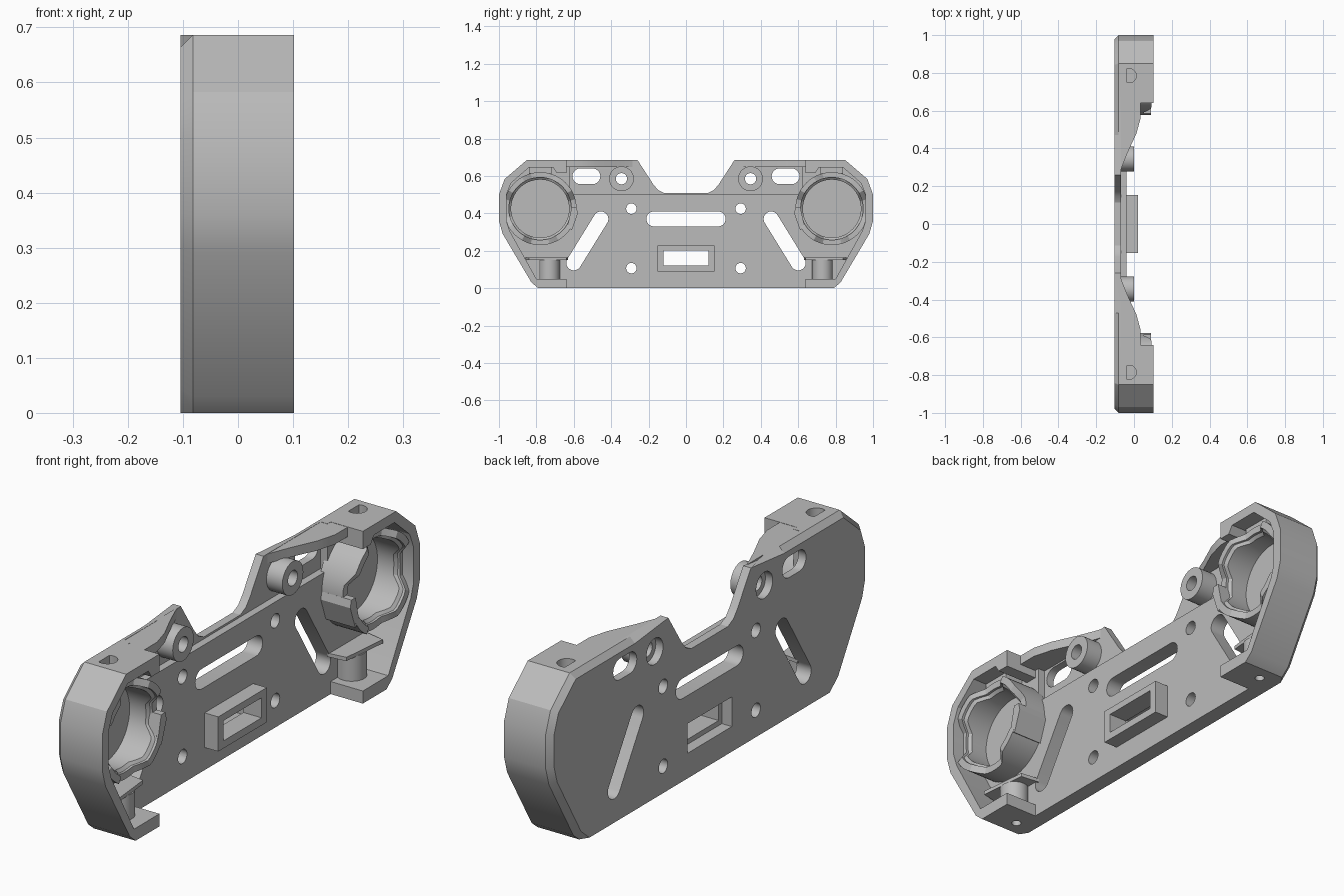
import bpy, bmesh, math
from mathutils import Vector

cube = bpy.data.objects.get("Cube")
if cube:
    bpy.data.objects.remove(cube, do_unlink=True)

grey = bpy.data.materials.new("plain grey")
grey.use_nodes = True
colour = (0.5, 0.5, 0.5, 1)
grey.diffuse_color = colour
grey.node_tree.nodes["Principled BSDF"].inputs["Base Color"].default_value = colour
parts = []


def finish(name, bm, keep=True):
    bmesh.ops.recalc_face_normals(bm, faces=bm.faces)
    mesh = bpy.data.meshes.new(name)
    bm.to_mesh(mesh)
    bm.free()
    mesh.materials.append(grey)
    ob = bpy.data.objects.new(name, mesh)
    bpy.context.collection.objects.link(ob)
    if keep:
        parts.append(ob)
    return ob


def prism(name, pts, lo, hi, axis="x", keep=True, chamfer=None):
    """Extrude a flat outline along x (points are y, z) or z (points are x, y)."""
    bm = bmesh.new()
    place = (lambda p, t: (t, p[0], p[1])) if axis == "x" else (lambda p, t: (p[0], p[1], t))
    a = [bm.verts.new(place(p, lo)) for p in pts]
    b = [bm.verts.new(place(p, hi)) for p in pts]
    bm.faces.new(a)
    bm.faces.new(b)
    for i in range(len(pts)):
        j = (i + 1) % len(pts)
        bm.faces.new((a[i], a[j], b[j], b[i]))
    bmesh.ops.recalc_face_normals(bm, faces=bm.faces)
    if chamfer:
        edges = [e for e in bm.edges if chamfer(e)]
        bmesh.ops.bevel(bm, geom=edges, offset=0.022, segments=1, affect="EDGES")
    return finish(name, bm, keep)


def rect(a0, b0, a1, b1):
    return [(a0, b0), (a1, b0), (a1, b1), (a0, b1)]


def disc(a, b, r, n=40):
    return [(a + r * math.cos(math.tau * i / n), b + r * math.sin(math.tau * i / n)) for i in range(n)]


def slot(p, q, r, n=12):
    """Rounded slot outline between two centres."""
    p, q = Vector(p), Vector(q)
    start = math.atan2(q.y - p.y, q.x - p.x) - math.pi / 2
    out = []
    for centre, base in ((q, start), (p, start + math.pi)):
        for i in range(n + 1):
            t = base + math.pi * i / n
            out.append((centre.x + r * math.cos(t), centre.y + r * math.sin(t)))
    return out


def cut(target, pts, lo, hi, axis="x"):
    cutter = prism("cutter", pts, lo, hi, axis, keep=False)
    cutter.hide_render = True
    mod = target.modifiers.new("cut", "BOOLEAN")
    mod.operation = "DIFFERENCE"
    mod.solver = "EXACT"
    mod.object = cutter
    bpy.context.view_layer.objects.active = target
    bpy.ops.object.modifier_apply(modifier=mod.name)
    bpy.data.objects.remove(cutter, do_unlink=True)


BACK, FRONT, LUG, RIM = -0.104, -0.04, -0.07, 0.102

# Back plate with chamfered end edges
end = [(0.79, 0), (0.826, 0.03), (0.98, 0.29), (1, 0.36), (1, 0.5), (0.97, 0.583), (0.85, 0.686)]
half = end + [(0.47, 0.686), (0.26, 0.686), (0.175, 0.555), (0.15, 0.525), (0.115, 0.508)]
outline = half + [(-y, z) for y, z in reversed(half)]


def back_end_edge(e):
    mid = (e.verts[0].co + e.verts[1].co) / 2
    return abs(e.verts[0].co.x - BACK) < 1e-4 and abs(e.verts[1].co.x - BACK) < 1e-4 \
        and abs(mid.y) > 0.5 and mid.z > 0.01


plate = prism("back_plate", outline, BACK, FRONT, chamfer=back_end_edge)
cut(plate, rect(-0.62, 0.5, 0.62, 0.8), LUG, 0.3)

# Slots and holes in the plate
cut(plate, slot((-0.172, 0.37), (0.172, 0.37), 0.04), -0.3, 0.3)
cut(plate, rect(-0.12, 0.12, 0.12, 0.2), -0.3, 0.3)
cut(plate, rect(-0.14, 0.1, 0.14, 0.218), -0.3, -0.06)
for s in (-1, 1):
    cut(plate, slot((s * 0.455, 0.37), (s * 0.6, 0.135), 0.04), -0.3, 0.3)
    cut(plate, slot((s * 0.5, 0.598), (s * 0.565, 0.598), 0.042), -0.3, 0.3)
    cut(plate, disc(s * 0.345, 0.585, 0.052), -0.3, 0.3)
    for z in (0.107, 0.425):
        cut(plate, disc(s * 0.292, z, 0.028, 24), -0.3, 0.3)

# Raised connector frame
frame = prism("connector_frame", rect(-0.153, 0.09, 0.153, 0.228), -0.055, 0.02)
cut(frame, rect(-0.12, 0.12, 0.12, 0.2), -0.3, 0.3)


def motor_ring(name, cy, cz, side):
    """Tube whose front rim rises and falls around the circle."""
    bm = bmesh.new()
    n = 72
    rows = []
    for i in range(n):
        t = math.tau * i / n
        rim = 0.072 + 0.02 * max(-1, min(1, -1.8 * math.cos(4 * t)))
        profile = [(-0.055, 0.155), (rim - 0.02, 0.155), (rim - 0.01, 0.167),
                   (rim, 0.167), (rim, 0.195), (-0.055, 0.195)]
        rows.append([bm.verts.new((x, cy + side * r * math.cos(t), cz + r * math.sin(t)))
                     for x, r in profile])
    for i in range(n):
        a, b = rows[i], rows[(i + 1) % n]
        for k in range(len(a)):
            m = (k + 1) % len(a)
            bm.faces.new((a[k], a[m], b[m], b[k]))
    return finish(name, bm)


for s, label in ((-1, "front"), (1, "rear")):
    def flip(pts):
        return [(s * y, z) for y, z in pts]

    # End wall wrapping around the motor pocket
    inner = [(0.64, 0.615), (0.69, 0.615), (0.71, 0.645), (0.84, 0.645), (0.935, 0.562), (0.96, 0.5),
             (0.96, 0.36), (0.942, 0.305), (0.8, 0.05), (0.64, 0.05)]
    wall = prism(label + "_end_wall", flip([(0.64, 0)] + end + [(0.64, 0.686)] + inner), -0.075, RIM)
    cut(wall, disc(-0.025, s * 0.785, 0.037), 0.6, 0.8, "z")
    cut(wall, disc(-0.02, s * 0.73, 0.018, 24), -0.1, 0.2, "z")

    # Motor ring with its stop blocks
    motor_ring(label + "_motor_ring", s * 0.78, 0.425, s)
    prism(label + "_ring_tab", flip(rect(0.72, 0.605, 0.84, 0.65)), -0.05, 0.04)
    block = [(0.585, 0.43), (0.578, 0.4), (0.61, 0.31), (0.635, 0.325), (0.612, 0.43)]
    prism(label + "_ring_block", flip(block), -0.05, 0.09)

    # Screw post and the ledge above it
    post = prism(label + "_screw_post", disc(-0.01, s * 0.73, 0.055), 0.04, 0.15, "z")
    cut(post, disc(-0.02, s * 0.73, 0.018, 24), -0.1, 0.12, "z")
    ledge = [(-0.05, 0.63), (0.03, 0.64), (0.05, 0.84), (-0.05, 0.86)]
    prism(label + "_post_ledge", [(x, s * y) for x, y in ledge], 0.15, 0.165, "z")

    # Tapering rib along the top of the shoulder
    rib = [(-0.075, 0.27), (-0.065, 0.3), (-0.035, 0.375), (0.013, 0.48), (0.035, 0.56), (0.035, 0.66),
           (-0.075, 0.66)]
    prism(label + "_shoulder_rib", [(x, s * y) for x, y in rib], 0.647, 0.685, "z")

    # Mounting boss
    boss = prism(label + "_mounting_boss", disc(s * 0.345, 0.585, 0.066), LUG - 0.002, 0.0)
    cut(boss, disc(s * 0.345, 0.585, 0.03, 32), -0.3, 0.3)

# Smooth the round surfaces while keeping sharp edges
bpy.ops.object.select_all(action="DESELECT")
for ob in parts:
    ob.select_set(True)
bpy.context.view_layer.objects.active = plate
bpy.ops.object.shade_smooth_by_angle(angle=math.radians(25))
